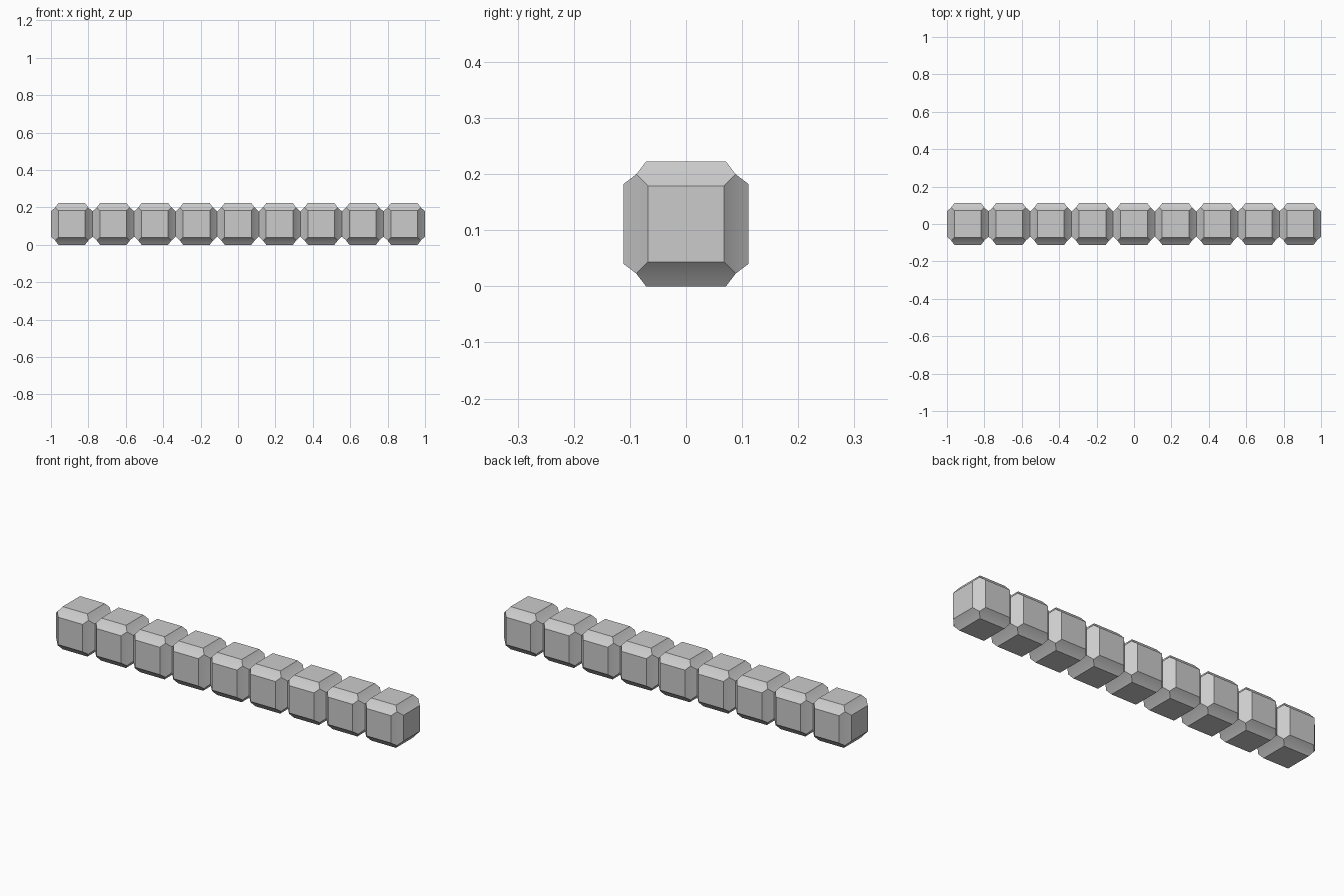
import bpy, bmesh, math

if "Cube" in bpy.data.objects:
    bpy.data.objects.remove(bpy.data.objects["Cube"])

COUNT = 9
PITCH = 2 / COUNT      # blocks touch face to face
HALF = PITCH / 2
CORE = 0.0885          # half size of the inner cube


def make_block():
    """Cube with a shallow tapered pad raised on each of its six sides."""
    bm = bmesh.new()
    bmesh.ops.create_cube(bm, size=CORE * 2)
    ends = [f for f in bm.faces if abs(f.normal.x) > 0.5]
    sides = [f for f in bm.faces if abs(f.normal.x) <= 0.5]
    for faces, face_half in ((ends, 0.0675), (sides, 0.0714)):
        bmesh.ops.inset_individual(bm, faces=faces, thickness=CORE - face_half,
                                   depth=HALF - CORE, use_even_offset=True)
    bmesh.ops.recalc_face_normals(bm, faces=bm.faces)
    mesh = bpy.data.meshes.new("block")
    bm.to_mesh(mesh)
    bm.free()
    return mesh


# Row of identical blocks along x
mesh = make_block()
for i in range(COUNT):
    block = bpy.data.objects.new(f"block_{i + 1}", mesh)
    block.location = (-1 + HALF + i * PITCH, 0, HALF)
    bpy.context.collection.objects.link(block)

# Smooth only the faint crease between neighbouring pads
bpy.ops.object.select_all(action='DESELECT')
block.select_set(True)
bpy.context.view_layer.objects.active = block
bpy.ops.object.shade_smooth_by_angle(angle=math.radians(30))
